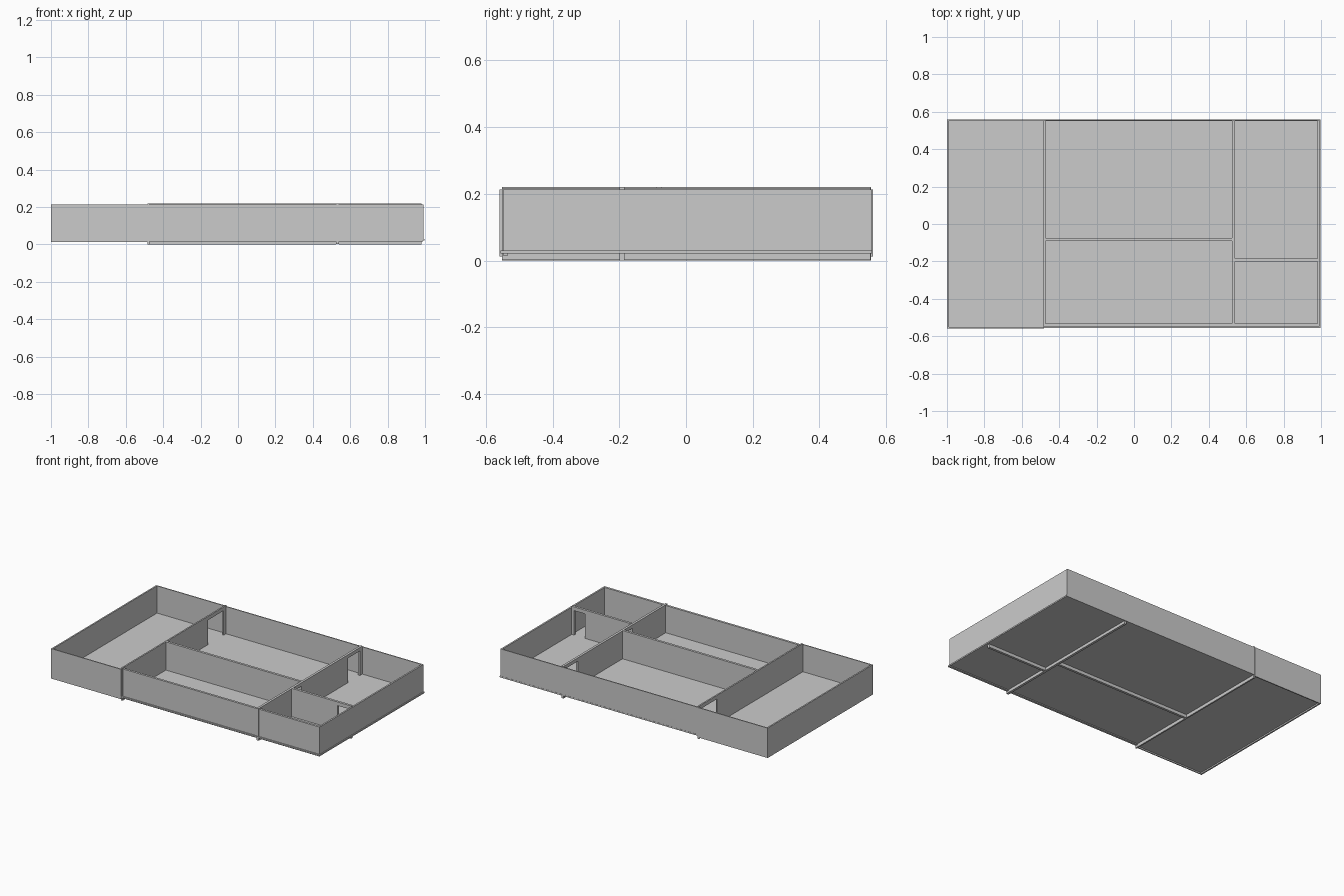
import bpy

if "Cube" in bpy.data.objects:
    bpy.data.objects.remove(bpy.data.objects["Cube"])


def box(name, x, y, z):
    """Axis-aligned box from (min, max) pairs."""
    lo, hi = zip(x, y, z)
    bpy.ops.mesh.primitive_cube_add(size=1, location=[(a + b) / 2 for a, b in zip(lo, hi)])
    ob = bpy.context.object
    ob.name = name
    ob.scale = [b - a for a, b in zip(lo, hi)]
    bpy.ops.object.transform_apply(location=False, rotation=False, scale=True)
    return ob


def door(wall, x, y, z=(0.03, 0.195)):
    """Cut a doorway through a wall."""
    cutter = box(wall.name + "_door_cutter", x, y, z)
    cutter.hide_render = True
    cutter.hide_set(True)
    cutter.display_type = 'WIRE'
    mod = wall.modifiers.new("doorway", 'BOOLEAN')
    mod.object = cutter
    mod.operation = 'DIFFERENCE'
    mod.solver = 'EXACT'


INNER = (0.0, 0.22)      # partitions run through the floor
OUTER = (0.012, 0.213)

# Floor slab
box("floor", (-0.996, 0.997), (-0.556, 0.558), (0.021, 0.03))

# Outer walls of the left room
box("left_wall", (-1.0, -0.99), (-0.559, 0.559), OUTER)
box("left_room_front_wall", (-0.99, -0.48), (-0.559, -0.552), OUTER)
box("left_room_back_wall", (-0.99, -0.48), (0.553, 0.56), OUTER)

# Outer walls of the remaining rooms
box("front_wall", (-0.475, 0.99), (-0.548, -0.533), (0.015, 0.213))
box("back_wall", (-0.48, 0.99), (0.55, 0.557), (0.021, 0.213))
box("right_wall", (0.98, 0.991), (-0.548, 0.555), (0.021, 0.213))

# Partitions with doorways
left_partition = box("left_partition", (-0.484, -0.474), (-0.552, 0.555), INNER)
door(left_partition, (-0.55, -0.42), (0.36, 0.525))

right_partition = box("right_partition", (0.524, 0.54), (-0.552, 0.553), (0.002, 0.218))
door(right_partition, (0.48, 0.58), (0.40, 0.525))
door(right_partition, (0.48, 0.58), (-0.178, -0.095))

box("middle_partition", (-0.474, 0.525), (-0.09, -0.074), INNER)

small_partition = box("small_room_partition", (0.539, 0.982), (-0.2, -0.184), INNER)
door(small_partition, (0.88, 0.963), (-0.25, -0.14))
